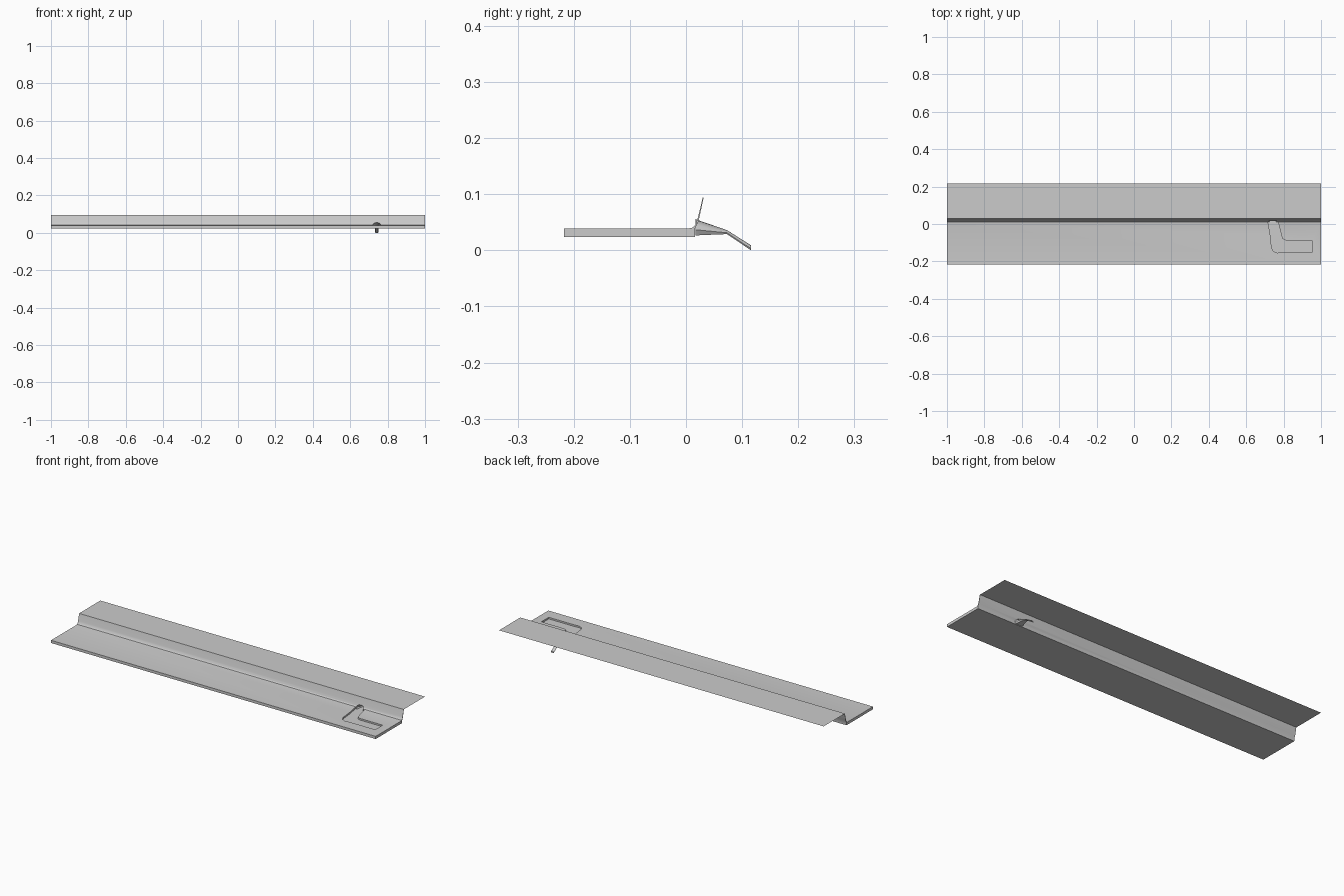
import bpy, bmesh, math
from mathutils import Vector

if "Cube" in bpy.data.objects:
    bpy.data.objects.remove(bpy.data.objects["Cube"])


def make_mesh(name, verts, faces):
    me = bpy.data.meshes.new(name)
    me.from_pydata(verts, [], faces)
    bm = bmesh.new()
    bm.from_mesh(me)
    bmesh.ops.recalc_face_normals(bm, faces=bm.faces)
    bm.to_mesh(me)
    bm.free()
    ob = bpy.data.objects.new(name, me)
    bpy.context.collection.objects.link(ob)
    return ob


def loft(name, rings, caps=True):
    """Skin a list of equal-length closed rings."""
    n = len(rings[0])
    verts = [p for r in rings for p in r]
    faces = [(k * n + i, k * n + (i + 1) % n, (k + 1) * n + (i + 1) % n, (k + 1) * n + i)
             for k in range(len(rings) - 1) for i in range(n)]
    if caps:
        faces += [tuple(range(n)), tuple(range(len(verts) - n, len(verts)))]
    return make_mesh(name, verts, faces)


def cut(ob, cutter):
    cutter.hide_render = True
    mod = ob.modifiers.new("cut", 'BOOLEAN')
    mod.operation, mod.solver, mod.object = 'DIFFERENCE', 'EXACT', cutter
    bpy.context.view_layer.objects.active = ob
    bpy.ops.object.modifier_apply(modifier=mod.name)
    bpy.data.objects.remove(cutter)


def arch(y, w, z0, z1, cx=0.742, n=10):
    """Flat-bottomed round-topped section at depth y."""
    return [(cx + w / 2 * math.cos(math.pi * i / n),
             y, z0 + (z1 - z0) * (0.35 + 0.65 * math.sin(math.pi * i / n))) for i in range(n + 1)] + \
           [(cx - w / 2 * 0.8, y, z0), (cx + w / 2 * 0.8, y, z0)]


# sill slab with curved upstand, one extruded profile
profile = [(-0.217, 0.024), (-0.217, 0.039), (0.004, 0.039), (0.012, 0.0405), (0.017, 0.046),
           (0.021, 0.058), (0.030, 0.0945), (0.0315, 0.0945), (0.0225, 0.052), (0.016, 0.039), (0.016, 0.024)]
sill = loft("sill_slab", [[(x, y, z) for y, z in profile] for x in (-1, 1)])

# drain channel recessed in the slab
outline = [(0.716, 0.012), (0.728, -0.055), (0.733, -0.10), (0.735, -0.125), (0.745, -0.145), (0.765, -0.154),
           (0.80, -0.152), (0.952, -0.152), (0.952, -0.087), (0.81, -0.087), (0.795, -0.08), (0.788, -0.06),
           (0.770, 0.012)]
cut(sill, loft("channel_cutter", [[(x, y, z) for x, y in outline] for z in (0.030, 0.06)]))

# outlet opening through the upstand
cut(sill, loft("outlet_cutter", [arch(-0.002, 0.044, 0.030, 0.055), arch(0.05, 0.044, 0.030, 0.055)]))

# thin flat flange behind the upstand
make_mesh("top_flange", [(-1, 0.0305, 0.0945), (1, 0.0305, 0.0945), (1, 0.217, 0.0945), (-1, 0.217, 0.0945)],
          [(0, 1, 2, 3)])

# outlet funnel narrowing to a bent drain spout
rings = [arch(0.0165, 0.050, 0.026, 0.056), arch(0.024, 0.048, 0.027, 0.053), arch(0.073, 0.018, 0.029, 0.036),
         arch(0.116, 0.018, 0.000, 0.009)]
inner = [arch(0.116, 0.013, 0.0015, 0.0075), arch(0.073, 0.013, 0.0305, 0.0345),
         arch(0.024, 0.043, 0.0285, 0.0515), arch(0.0165, 0.045, 0.0285, 0.0545)]
spout = loft("drain_spout", rings + inner + [rings[0]], caps=False)

for ob in (sill, spout):
    bpy.ops.object.select_all(action='DESELECT')
    ob.select_set(True)
    bpy.context.view_layer.objects.active = ob
    bpy.ops.object.shade_smooth_by_angle(angle=math.radians(30))
